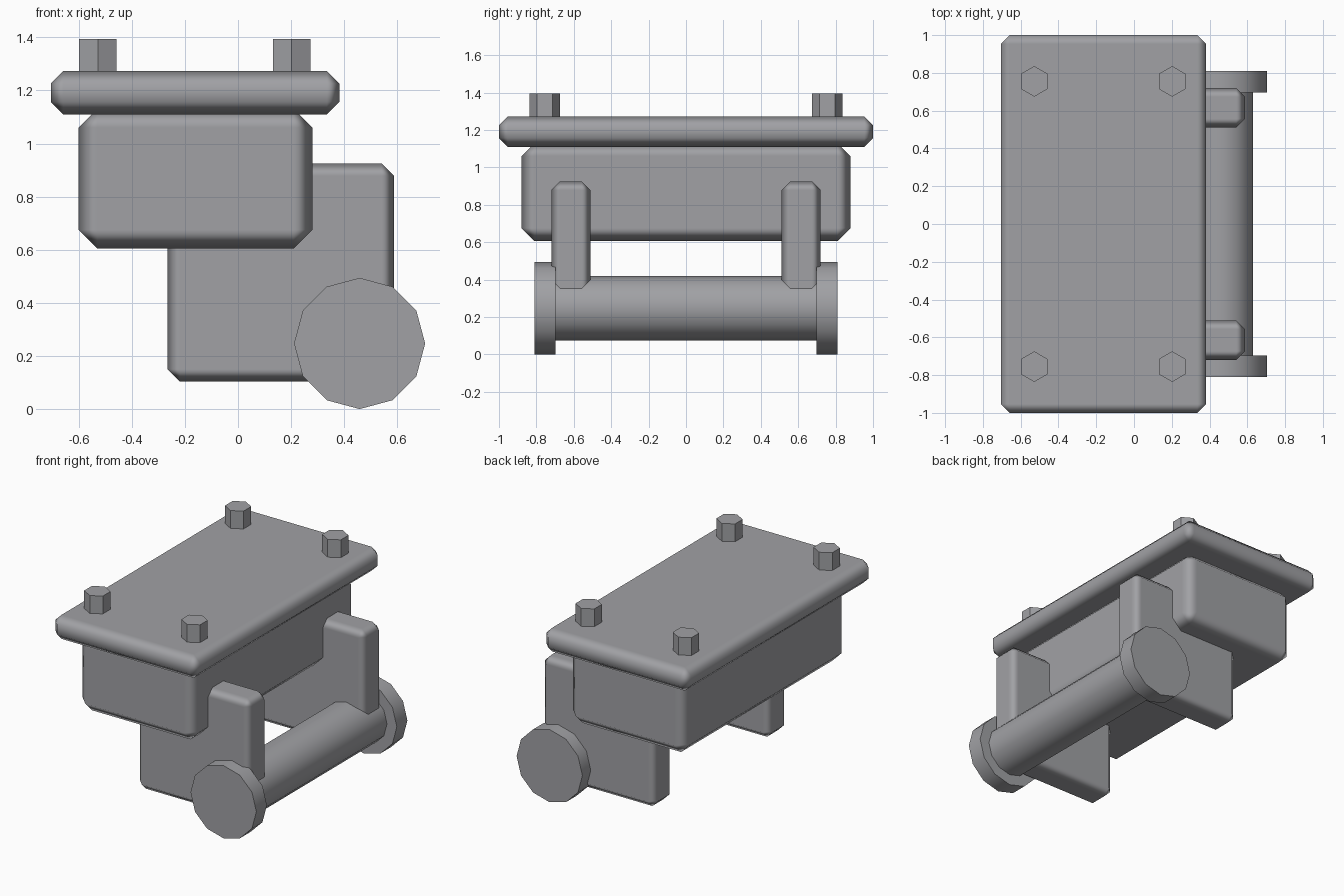
import bpy
from math import pi, radians

if "Cube" in bpy.data.objects:
    bpy.data.objects.remove(bpy.data.objects["Cube"])

# Dark grey metal shared by all parts
metal = bpy.data.materials.new("dark_grey_metal")
metal.diffuse_color = (0.355, 0.357, 0.375, 1)
metal.use_nodes = True
metal.node_tree.nodes["Principled BSDF"].inputs["Base Color"].default_value = metal.diffuse_color


def finish(name):
    obj = bpy.context.object
    obj.name = name
    obj.data.materials.append(metal)
    return obj


def bevelled_box(name, x, y, z, bevel):
    """Box from (min, max) ranges with one-segment softened edges and flat faces."""
    ranges = (x, y, z)
    bpy.ops.mesh.primitive_cube_add(size=1, location=[(a + b) / 2 for a, b in ranges])
    obj = finish(name)
    obj.scale = [b - a for a, b in ranges]
    bpy.ops.object.transform_apply(location=False, rotation=False, scale=True)
    bpy.ops.object.shade_smooth()
    mod = obj.modifiers.new("Bevel", 'BEVEL')
    mod.width = bevel
    mod.segments = 1
    normals = obj.modifiers.new("Flat faces", 'WEIGHTED_NORMAL')
    normals.mode = 'FACE_AREA'
    normals.weight = 100


def roller_part(name, radius, y0, y1, sides):
    """Cylinder along y on the shared roller axis."""
    bpy.ops.mesh.primitive_cylinder_add(
        vertices=sides, radius=radius, depth=y1 - y0,
        location=(0.458, (y0 + y1) / 2, 0.247), rotation=(pi / 2, 0, 0))
    finish(name)
    bpy.ops.object.shade_smooth_by_angle(angle=radians(40))


# Main body and lid
bevelled_box("body_block", (-0.60, 0.28), (-0.88, 0.88), (0.605, 1.13), 0.07)
bevelled_box("lid_plate", (-0.705, 0.382), (-1, 1), (1.11, 1.273), 0.047)

# Roller between the brackets
roller_part("roller_shaft", 0.173, -0.72, 0.72, 12)

for side, label in ((-1, "front"), (1, "back")):
    # Side bracket
    bevelled_box(label + "_bracket", (-0.265, 0.588),
                 sorted((side * 0.51, side * 0.72)), (0.103, 0.925), 0.047)
    # Roller end cap
    roller_part(label + "_end_cap", 0.247, *sorted((side * 0.697, side * 0.81)), 12)
    # Hexagonal bolts on the lid
    for x, hand in ((-0.528, "left"), (0.202, "right")):
        bpy.ops.mesh.primitive_cylinder_add(
            vertices=6, radius=0.081, depth=0.17, location=(x, side * 0.755, 1.309))
        finish(f"{label}_{hand}_bolt")
